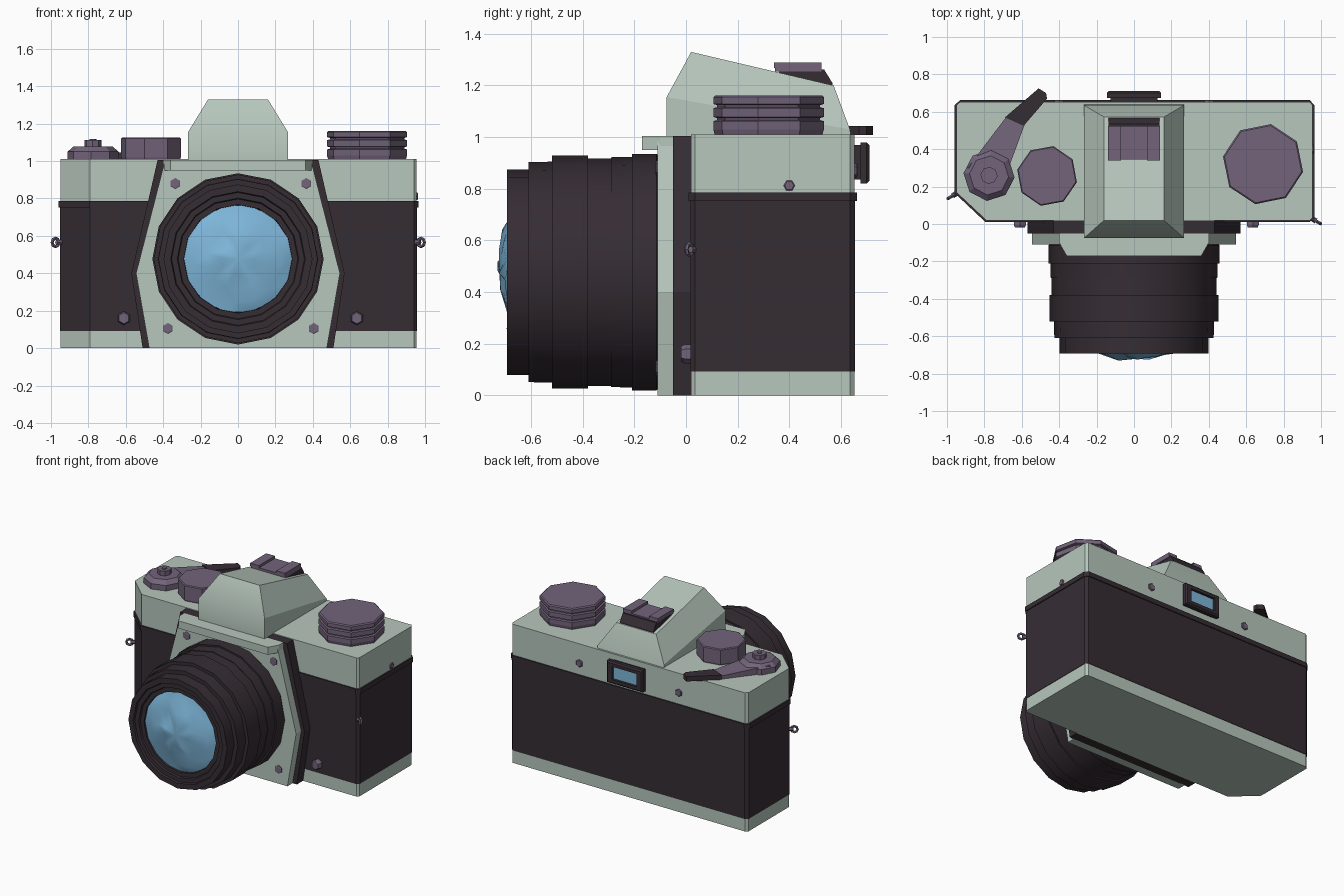
import bpy, bmesh, math, random
from mathutils import Matrix, Vector

if "Cube" in bpy.data.objects:
    bpy.data.objects.remove(bpy.data.objects["Cube"])


def material(name, rgb):
    m = bpy.data.materials.new(name)
    m.diffuse_color = (*rgb, 1)
    m.use_nodes = True
    m.node_tree.nodes["Principled BSDF"].inputs["Base Color"].default_value = m.diffuse_color
    return m


MINT = material("pale_mint", (0.47, 0.57, 0.505))
DARK = material("dark_plum", (0.036, 0.026, 0.034))
PURPLE = material("muted_purple", (0.17, 0.127, 0.195))
BLUE = material("glass_blue", (0.21, 0.47, 0.70))


def finish(name, bm, mat, smooth=None):
    bmesh.ops.recalc_face_normals(bm, faces=bm.faces)
    mesh = bpy.data.meshes.new(name)
    bm.to_mesh(mesh)
    bm.free()
    obj = bpy.data.objects.new(name, mesh)
    bpy.context.collection.objects.link(obj)
    mesh.materials.append(mat)
    if smooth:
        bpy.ops.object.select_all(action='DESELECT')
        obj.select_set(True)
        bpy.context.view_layer.objects.active = obj
        bpy.ops.object.shade_smooth_by_angle(angle=math.radians(smooth))
    return obj


def loft(name, rings, mat, smooth=None):
    """Skin a list of equally long point rings and cap both ends."""
    bm = bmesh.new()
    vs = [[bm.verts.new(p) for p in r] for r in rings]
    n = len(vs[0])
    for a, b in zip(vs, vs[1:]):
        for i in range(n):
            j = (i + 1) % n
            bm.faces.new((a[i], a[j], b[j], b[i]))
    bm.faces.new(vs[0])
    bm.faces.new(vs[-1])
    return finish(name, bm, mat, smooth)


def slab(name, outline, z0, z1, mat):
    return loft(name, [[(x, y, z) for x, y in outline] for z in (z0, z1)], mat)


def plate(name, outline, y0, y1, mat):
    return loft(name, [[(x, y, z) for x, z in outline] for y in (y0, y1)], mat)


def box(name, x0, x1, y0, y1, z0, z1, mat):
    return slab(name, [(x0, y0), (x1, y0), (x1, y1), (x0, y1)], z0, z1, mat)


def lathe(name, centre, axis, profile, sides, mat, start=0.0, smooth=None):
    """Turn (radius, height) pairs round an axis through centre."""
    turn = Vector((0, 0, 1)).rotation_difference(Vector(axis)).to_matrix()
    rings = []
    for r, h in profile:
        ring = []
        for i in range(sides):
            a = math.radians(start) + math.tau * i / sides
            ring.append(Vector(centre) + turn @ Vector((r * math.cos(a), r * math.sin(a), h)))
        rings.append(ring)
    return loft(name, rings, mat, smooth)


# Body: one footprint, grown slightly for the leather wrap
def footprint(g):
    return [(-0.79 - g * .4, 0.02 - g), (0.94, 0.02 - g), (0.955 + g, 0.035), (0.955 + g, 0.635),
            (0.94, 0.652 + g), (-0.93, 0.652 + g), (-0.95 - g, 0.635), (-0.95 - g, 0.17 - g * .4)]


slab("base_plate", footprint(0), 0, 0.1, MINT)
slab("leather_wrap", footprint(0.003), 0.092, 0.76, DARK)
slab("leather_lip", footprint(0.010), 0.752, 0.786, DARK)
slab("top_cover", footprint(0), 0.78, 1.01, MINT)


# Faceted front plates behind the lens
def hexagon(top, mid, low, z1):
    return [(-low, 0), (low, 0), (mid, 0.4), (top, z1), (-top, z1), (-mid, 0.4)]


plate("front_backing", hexagon(0.43, 0.57, 0.51, 1.005), -0.05, 0.03, DARK)
plate("front_plate", hexagon(0.395, 0.545, 0.475, 0.985), -0.11, -0.045, MINT)
slab("front_ledge", [(-0.40, -0.05), (-0.40, -0.1), (-0.36, -0.17), (0.36, -0.17),
                     (0.40, -0.1), (0.40, -0.05)], 0.95, 1.005, MINT)

# Stepped lens barrel with a recessed mouth
lathe("lens_barrel", (0, 0, 0.477), (0, -1, 0),
      [(0.44, 0.09), (0.458, 0.115), (0.458, 0.21), (0.447, 0.21), (0.445, 0.29),
       (0.441, 0.29), (0.441, 0.38), (0.451, 0.38), (0.451, 0.52), (0.428, 0.52),
       (0.426, 0.61), (0.398, 0.61), (0.398, 0.693), (0.36, 0.693), (0.355, 0.68),
       (0.325, 0.68), (0.32, 0.668), (0.29, 0.668), (0.285, 0.62)],
      16, DARK, 0, 30)

# Rippled glass dome
random.seed(4)
bm = bmesh.new()
levels = [(0.292, 0.655), (0.235, 0.68), (0.165, 0.697), (0.085, 0.713)]
rings = []
for k, (r, h) in enumerate(levels):
    jitter = 0.018 if k else 0
    rings.append([bm.verts.new((r * math.cos(a), -h + random.uniform(-jitter, jitter),
                                0.477 + r * math.sin(a)))
                  for a in [math.tau * (i + 0.3 * k) / 14 for i in range(14)]])
for a, b in zip(rings, rings[1:]):
    for i in range(14):
        j = (i + 1) % 14
        bm.faces.new((a[i], a[j], b[i]))
        bm.faces.new((a[j], b[j], b[i]))
tip = bm.verts.new((0, -0.722, 0.477))
for i in range(14):
    bm.faces.new((rings[-1][i], rings[-1][(i + 1) % 14], tip))
finish("lens_glass", bm, BLUE, 80)


# Viewfinder hump
def hump_ring(w0, y0, z0, y1, z1):
    return [(-w0, y0, z0), (w0, y0, z0), (w0, y1, z1), (-w0, y1, z1)]


loft("viewfinder_hump", [hump_ring(0.267, -0.075, 1.0, 0.64, 1.0),
                         hump_ring(0.267, -0.075, 1.155, 0.635, 1.03),
                         hump_ring(0.16, 0.02, 1.33, 0.572, 1.2)], MINT, 30)

# Accessory shoe on the hump
loft("shoe_base", [hump_ring(0.135, 0.36, 1.19, 0.567, 1.19),
                   hump_ring(0.135, 0.36, 1.21, 0.567, 1.21),
                   hump_ring(0.135, 0.36, 1.262, 0.535, 1.262)], DARK)
box("shoe_plate", -0.135, 0.14, 0.345, 0.525, 1.255, 1.272, PURPLE)
for side in (-1, 1):
    x0, x1 = sorted((side * 0.07, side * 0.14))
    box("shoe_rail", x0, x1, 0.34, 0.525, 1.268, 1.29, PURPLE)

# Ribbed rewind dial and plain speed dial
lathe("ribbed_dial", (0.69, 0.32, 0), (0, 0, 1),
      [(0.21, 1.0), (0.218, 1.03), (0.218, 1.062), (0.203, 1.066), (0.203, 1.074),
       (0.218, 1.078), (0.218, 1.112), (0.203, 1.116), (0.203, 1.124), (0.218, 1.128),
       (0.218, 1.155), (0.21, 1.162)], 8, PURPLE, 79)
lathe("speed_dial", (-0.465, 0.257, 0), (0, 0, 1),
      [(0.157, 1.0), (0.163, 1.02), (0.163, 1.12), (0.157, 1.126)], 8, PURPLE, 78)

# Film advance: hub, button and lever with dark tip
lathe("advance_hub", (-0.775, 0.26, 0), (0, 0, 1),
      [(0.137, 1.0), (0.137, 1.05), (0.105, 1.078)], 8, PURPLE, 85)
lathe("advance_button", (-0.775, 0.26, 0), (0, 0, 1),
      [(0.046, 1.07), (0.046, 1.112)], 8, PURPLE, 85)
lathe("button_pin", (-0.775, 0.26, 0), (0, 0, 1),
      [(0.018, 1.11), (0.018, 1.117)], 6, PURPLE)
loft("advance_lever", [[(-0.89, 0.30, 1.01), (-0.67, 0.30, 1.01), (-0.67, 0.30, 1.055), (-0.89, 0.30, 1.065)],
                       [(-0.685, 0.57, 1.012), (-0.585, 0.53, 1.012),
                        (-0.585, 0.53, 1.035), (-0.685, 0.57, 1.035)]], PURPLE)
slab("lever_tip", [(-0.69, 0.57), (-0.59, 0.525), (-0.465, 0.67), (-0.47, 0.70), (-0.51, 0.725)],
     1.008, 1.043, DARK)

# Rear eyepiece with stepped frame and blue window
box("eyepiece_mount", -0.125, 0.125, 0.64, 0.68, 0.835, 0.97, DARK)
ring_sizes = [(0.145, 0.08, 0.675), (0.145, 0.08, 0.70), (0.135, 0.07, 0.71),
              (0.10, 0.047, 0.71), (0.10, 0.047, 0.685)]
loft("eyepiece_frame", [[(-w, y, 0.9 - h), (w, y, 0.9 - h), (w, y, 0.9 + h), (-w, y, 0.9 + h)]
                        for w, h, y in ring_sizes], DARK)
box("eyepiece_window", -0.1, 0.1, 0.684, 0.692, 0.853, 0.947, BLUE)


# Six-sided screws
def screw(name, centre, axis, r=0.028, h=0.012):
    lathe(name, centre, axis, [(r, -0.01), (r, h * 0.6), (r * 0.8, h)], 6, PURPLE, 30)


for x, z in [(-0.335, 0.88), (0.365, 0.88), (-0.375, 0.105), (0.405, 0.105)]:
    screw("front_screw", (x, -0.11, z), (0, -1, 0), 0.03, 0.008)
for x in (-0.61, 0.635):
    screw("leather_screw", (x, 0.015, 0.16), (0, -1, 0), 0.037, 0.035)
for x in (-0.4, 0.4):
    screw("rear_screw", (x, 0.652, 0.87), (0, 1, 0))
screw("side_screw", (0.955, 0.4, 0.812), (1, 0, 0), 0.022, 0.008)

# Strap lugs on the front corners
for x, y, d in [(-0.955, 0.16, (-1, -0.6, 0)), (0.958, 0.025, (1, -0.6, 0))]:
    out = Vector(d).normalized()
    lathe("lug_stem", (x, y, 0.565), out, [(0.014, -0.02), (0.014, 0.018)], 6, PURPLE)
    bm = bmesh.new()
    centre = Vector((x, y, 0.565)) + out * 0.024
    grid = []
    for i in range(8):
        a = math.tau * i / 8
        radial = out * math.cos(a) + Vector((0, 0, 1)) * math.sin(a)
        across = out.cross(Vector((0, 0, 1)))
        grid.append([bm.verts.new(centre + radial * (0.022 + 0.009 * math.cos(t)) + across * 0.009 * math.sin(t))
                     for t in [math.tau * k / 5 for k in range(5)]])
    for i in range(8):
        for k in range(5):
            bm.faces.new((grid[i][k], grid[(i + 1) % 8][k],
                          grid[(i + 1) % 8][(k + 1) % 5], grid[i][(k + 1) % 5]))
    finish("lug_ring", bm, PURPLE)
